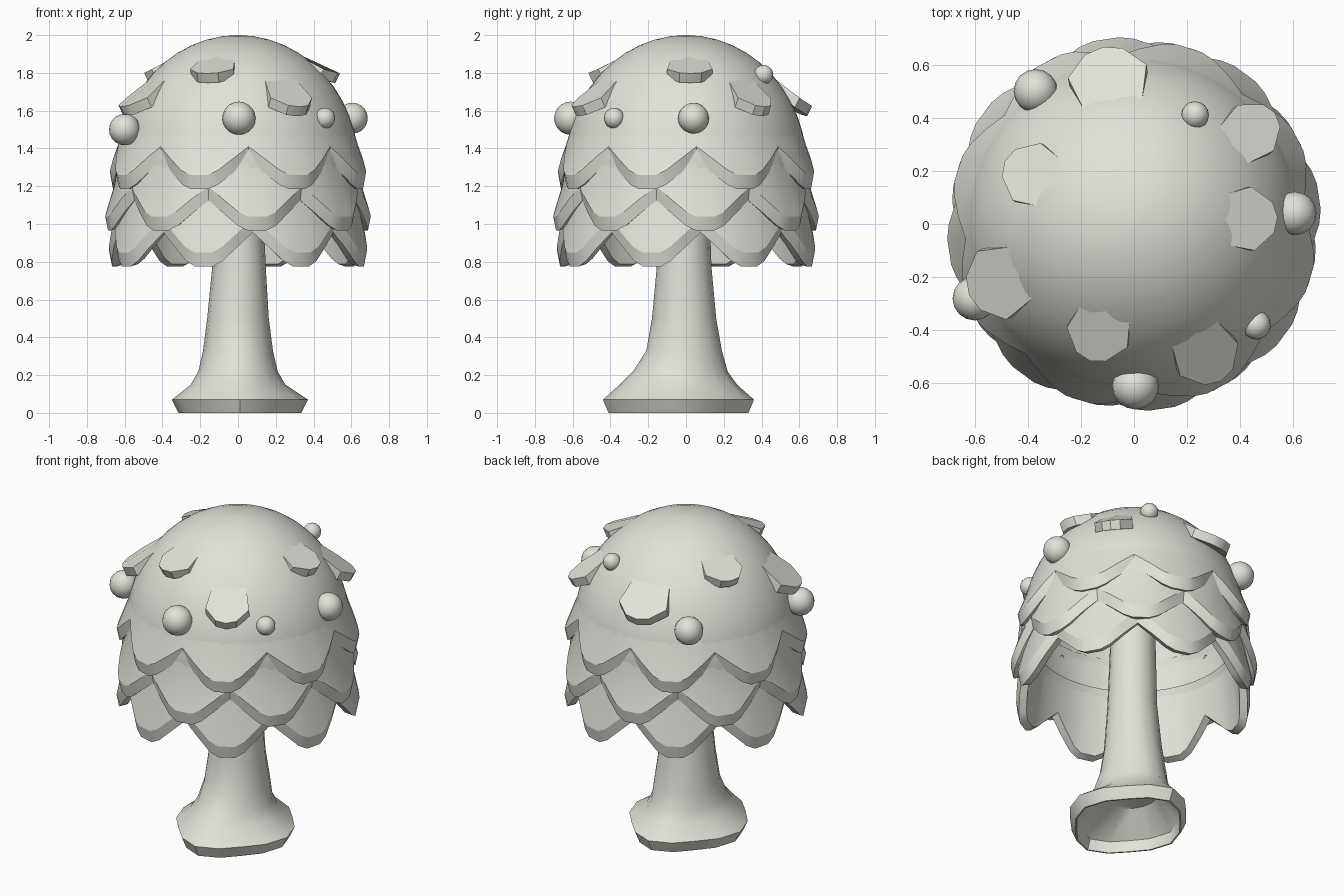
import bpy, bmesh, math
from math import sin, cos, pi, radians
from mathutils import Vector

cube = bpy.data.objects.get("Cube")
if cube:
    bpy.data.objects.remove(cube, do_unlink=True)

COLOUR = (0.76, 0.76, 0.70, 1)
mat = bpy.data.materials.new("pale_stone")
mat.use_nodes = True
mat.diffuse_color = COLOUR
mat.node_tree.nodes["Principled BSDF"].inputs["Base Color"].default_value = COLOUR


def finish(bm, name, angle=35):
    bmesh.ops.recalc_face_normals(bm, faces=bm.faces)
    mesh = bpy.data.meshes.new(name)
    bm.to_mesh(mesh)
    bm.free()
    mesh.materials.append(mat)
    ob = bpy.data.objects.new(name, mesh)
    bpy.context.collection.objects.link(ob)
    bpy.ops.object.select_all(action='DESELECT')
    ob.select_set(True)
    bpy.context.view_layer.objects.active = ob
    bpy.ops.object.shade_smooth_by_angle(angle=radians(angle))
    return ob


def skin(bm, rings, cap_start=False, cap_end=False, sharp=()):
    """Join closed rings of points with quads; rings listed in sharp stay creased."""
    rows = [[bm.verts.new(p) for p in ring] for ring in rings]
    n = len(rows[0])
    for a, b in zip(rows, rows[1:]):
        for i in range(n):
            j = (i + 1) % n
            bm.faces.new((a[i], a[j], b[j], b[i]))
    if cap_start:
        bm.faces.new(rows[0])
    if cap_end:
        bm.faces.new(rows[-1])
    for k in sharp:
        for i in range(n):
            bm.edges.get((rows[k][i], rows[k][(i + 1) % n])).smooth = False


def circle(r, z, n=56):
    return [(r * cos(2 * pi * i / n), r * sin(2 * pi * i / n), z) for i in range(n)]


def arc(r, h, steps=12):
    """Quarter ellipse from near the apex down to the widest ring."""
    return [(r * sin(pi / 2 * k / steps), 1.3 + h * cos(pi / 2 * k / steps))
            for k in range(1, steps + 1)]


# Crown: outer dome
bm = bmesh.new()
skin(bm, [circle(r, z) for r, z in [(0.01, 2.0)] + arc(0.64, 0.70) + [(0.63, 1.12)]], True)
finish(bm, "crown")

# Scalloped leaf tiers: (position along one scallop, how far the rim drops)
SCALLOP = [(0, 0), (0.16, 0.42), (0.31, 0.84), (0.41, 1), (0.59, 1), (0.69, 0.84), (0.84, 0.42)]


def leaf_tier(name, turn, top, notch, tip, lining):
    rings = [[] for _ in range(5 + len(lining))]
    for k in range(8):
        for t, d in SCALLOP:
            a = radians(turn + 45 * (k + t))
            r = notch[0] + d * (tip[0] - notch[0])
            z = notch[1] + d * (tip[1] - notch[1])
            profile = [top, (notch[0] - 0.002, notch[1] + 0.01), (r, z),
                       (r - 0.015, z - 0.075), (r - 0.06, z - 0.062)] + lining
            for ring, (pr, pz) in zip(rings, profile):
                ring.append((pr * cos(a), pr * sin(a), pz))
    bm = bmesh.new()
    skin(bm, rings, cap_end=len(lining) > 1, sharp=(2, 3, 4))
    finish(bm, name, 30)


leaf_tier("upper_leaf_tier", 5, (0.611, 1.50), (0.637, 1.41), (0.695, 1.26), [(0.57, 1.40)])
leaf_tier("middle_leaf_tier", -14, (0.638, 1.32), (0.655, 1.20), (0.705, 1.04), [(0.57, 1.20)])
leaf_tier("lower_leaf_tier", 7, (0.635, 1.14), (0.655, 1.03), (0.695, 0.85),
          [(0.585, 1.14)] + arc(0.585, 0.64)[::-1])

# Single leaves standing out of the crown, arched across their width
LEAF = [(-0.36, -0.1), (-0.5, 0.58), (-0.24, 0.95), (0, 1.03),
        (0.24, 0.95), (0.5, 0.58), (0.36, -0.1), (0, -0.1)]


def crown_leaf(name, x, y, width, high):
    out = Vector((x, y, 0)).normalized()
    side = Vector((-out.y, out.x, 0))
    (r0, z0), (r1, z1) = ((0.33, 1.895), (0.535, 1.80)) if high else ((0.465, 1.775), (0.67, 1.625))
    rings = []
    for dr, dz in ((0, 0), (-0.025, -0.05)):
        rings.append([out * (r0 + v * (r1 - r0) + dr) + side * (u * width)
                      + Vector((0, 0, z0 + v * (z1 - z0) + dz - 0.08 * u * u)) for u, v in LEAF])
    bm = bmesh.new()
    skin(bm, rings, True, True, sharp=(0, 1))
    finish(bm, name)


crown_leaf("leaf_back", -0.10, 0.57, 0.30, False)
crown_leaf("leaf_back_left", 0.43, 0.34, 0.22, False)
crown_leaf("leaf_left", 0.44, 0.02, 0.24, True)
crown_leaf("leaf_front_left", 0.26, -0.47, 0.25, False)
crown_leaf("leaf_front", -0.13, -0.40, 0.24, True)
crown_leaf("leaf_front_right", -0.51, -0.22, 0.28, False)
crown_leaf("leaf_back_right", -0.39, 0.19, 0.24, True)


# Round fruit
def fruit(name, loc, r):
    bm = bmesh.new()
    bmesh.ops.create_uvsphere(bm, u_segments=16, v_segments=10, radius=r)
    bmesh.ops.translate(bm, verts=bm.verts, vec=loc)
    finish(bm, name, 60)


fruit("fruit_front", (0.005, -0.61, 1.56), 0.088)
fruit("fruit_left", (0.605, 0.04, 1.56), 0.082)
fruit("fruit_front_left", (0.46, -0.38, 1.56), 0.055)
fruit("fruit_front_right", (-0.60, -0.28, 1.50), 0.083)
fruit("fruit_back_right", (-0.37, 0.50, 1.55), 0.083)
fruit("fruit_back_left", (0.23, 0.41, 1.79), 0.052)

# Trunk with four spreading roots and a hollow foot:
# (z, centre x, centre y, radius x, radius y, hollow between roots)
SECTIONS = [
    (0.20, 0.00, -0.02, 0.15, 0.17, 0),
    (0.07, 0.00, -0.04, 0.30, 0.35, 0.12),
    (0.00, 0.01, -0.04, 0.315, 0.36, 0.12),
    (0.00, 0.01, -0.04, 0.325, 0.37, 0.12),
    (0.07, 0.01, -0.04, 0.36, 0.40, 0.12),
    (0.15, 0.00, -0.04, 0.25, 0.31, 0.08),
    (0.22, 0.00, -0.03, 0.21, 0.25, 0.04),
    (0.33, 0.00, -0.01, 0.185, 0.20, 0),
    (0.50, 0.00, -0.01, 0.163, 0.17, 0),
    (0.77, 0.005, -0.01, 0.142, 0.145, 0),
    (1.20, 0.00, -0.01, 0.13, 0.13, 0),
    (1.85, 0.00, 0.00, 0.12, 0.12, 0),
]
rings = []
for z, cx, cy, rx, ry, hollow in SECTIONS:
    ring = []
    for i in range(16):
        a = 2 * pi * i / 16
        f = 1 - hollow * sin(2 * a) ** 2
        ring.append((cx + rx * f * cos(a), cy + ry * f * sin(a), z))
    rings.append(ring)
bm = bmesh.new()
skin(bm, rings, True, True)
finish(bm, "trunk", 40)
